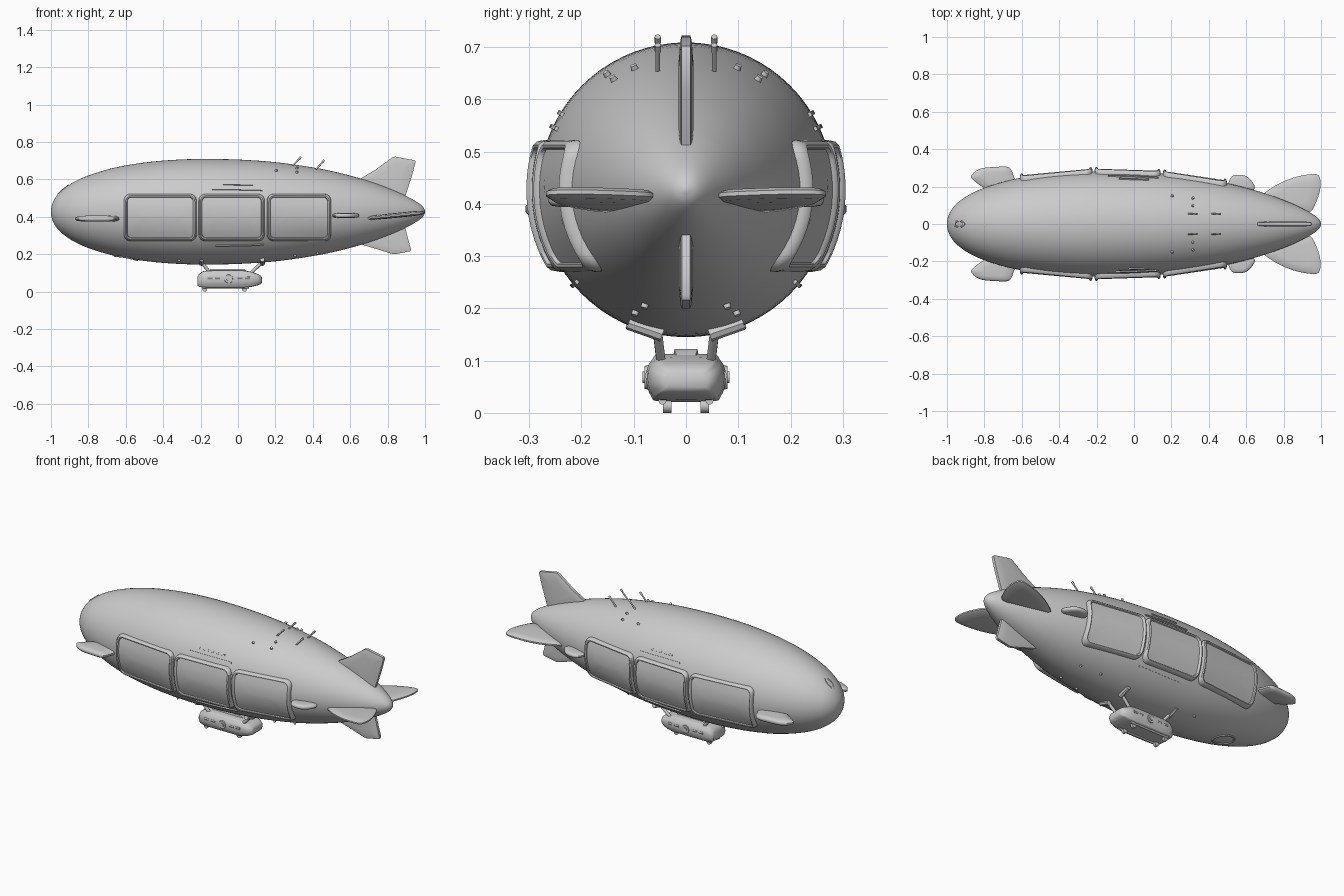
import bpy, bmesh, math
from mathutils import Vector

if "Cube" in bpy.data.objects:
    bpy.data.objects.remove(bpy.data.objects["Cube"])

CZ = 0.427  # height of hull axis


def finish(name, bm, smooth=True, angle=40):
    bmesh.ops.recalc_face_normals(bm, faces=bm.faces[:])
    me = bpy.data.meshes.new(name)
    bm.to_mesh(me)
    bm.free()
    ob = bpy.data.objects.new(name, me)
    bpy.context.collection.objects.link(ob)
    if smooth:
        bpy.ops.object.select_all(action='DESELECT')
        ob.select_set(True)
        bpy.context.view_layer.objects.active = ob
        bpy.ops.object.shade_smooth_by_angle(angle=math.radians(angle))
    return ob


def spline(pts, n=5, closed=False):
    P = [Vector(p) for p in pts]
    out, m = [], len(P)
    for i in range(m if closed else m - 1):
        if closed:
            a, b, c, d = (P[(i + k) % m] for k in (-1, 0, 1, 2))
        else:
            a, b, c, d = P[max(i - 1, 0)], P[i], P[i + 1], P[min(i + 2, m - 1)]
        for j in range(n):
            t = j / n
            out.append(0.5 * (2 * b + (c - a) * t + (2 * a - 5 * b + 4 * c - d) * t * t
                              + (3 * b - a - 3 * c + d) * t ** 3))
    if not closed:
        out.append(P[-1])
    return out


def loft(bm, rings, caps=True):
    R = [[bm.verts.new(p) for p in r] for r in rings]
    n = len(R[0])
    for a, b in zip(R, R[1:]):
        for i in range(n):
            bm.faces.new((a[i], a[(i + 1) % n], b[(i + 1) % n], b[i]))
    if caps:
        bm.faces.new(R[0])
        bm.faces.new(R[-1])


def rod(bm, a, b, r1, r2=None, seg=10):
    a, b = Vector(a), Vector(b)
    q = (b - a).to_track_quat('Z', 'Y')
    ring = lambda c, r: [c + q @ Vector((r * math.cos(2 * math.pi * k / seg),
                                         r * math.sin(2 * math.pi * k / seg), 0)) for k in range(seg)]
    loft(bm, [ring(a, r1), ring(b, r1 if r2 is None else r2)])


# Hull: body of revolution along x
profile = spline([(-1, .004), (-.994, .04), (-.97, .085), (-.93, .124), (-.87, .163), (-.78, .201),
                  (-.65, .238), (-.5, .263), (-.35, .277), (-.2, .282), (0, .279), (.2, .265),
                  (.4, .237), (.55, .206), (.7, .164), (.82, .12), (.9, .084), (.96, .05),
                  (.99, .025), (1, .004)], 4)


def hull_r(x):
    for a, b in zip(profile, profile[1:]):
        if a.x <= x <= b.x:
            return a.y + (b.y - a.y) * (x - a.x) / max(b.x - a.x, 1e-6)
    return 0


def on_hull(x, ang, d=0):  # ang measured from the top toward +y
    r = hull_r(x) + d
    return Vector((x, r * math.sin(ang), CZ + r * math.cos(ang)))


bm = bmesh.new()
loft(bm, [[(p.x, p.y * math.cos(k * math.pi / 36), CZ + p.y * math.sin(k * math.pi / 36))
           for k in range(72)] for p in profile])
finish("hull", bm)


# Side panels: curved rounded rectangles with a raised frame
def panel(name, x0, x1, s):
    z0, z1 = .27, .522
    cx, cz = (x0 + x1) / 2, (z0 + z1) / 2
    ra, rb = hull_r(x0), hull_r(x1)

    def ring(inset, d):
        hx, hz = (x1 - x0) / 2 - inset, (z1 - z0) / 2 - inset
        c = max(.035 - inset * .6, .004)
        pts = []
        for qx, qz, a0 in ((1, 1, 0), (-1, 1, 90), (-1, -1, 180), (1, -1, 270)):
            for k in range(7):
                a = math.radians(a0 + 15 * k)
                pts.append((cx + qx * (hx - c) + c * math.cos(a), cz + qz * (hz - c) + c * math.sin(a)))
        full = []
        for p, q in zip(pts, pts[1:] + pts[:1]):
            n = max(1, int(math.dist(p, q) / .02)) if math.dist(p, q) > .03 else 1
            n = 8 if math.dist(p, q) > .03 or inset > .09 and pts.index(p) % 7 == 6 else 1
            if pts.index(p) % 7 == 6:
                n = 8
            for j in range(n):
                x, z = (p[i] + (q[i] - p[i]) * j / n for i in (0, 1))
                r = ra + (rb - ra) * (x - x0) / (x1 - x0) + d
                full.append((x, s * math.sqrt(max(r * r - (z - CZ) ** 2, 0)), z))
        return full
    bm = bmesh.new()
    loft(bm, [ring(.006, -.045), ring(0, .008), ring(.003, .02), ring(.009, .024), ring(.015, .021),
              ring(.018, .014), ring(.05, .014), ring(.085, .014), ring(.115, .014), ring(.122, .014)])
    finish(name, bm)


for side, s in (("left", -1), ("right", 1)):
    for i, (a, b) in enumerate(((-.61, -.222), (-.21, .142), (.155, .497))):
        panel(f"{side}_panel_{i + 1}", a, b, s)


# Fins: lens-like plates from a 2D outline
def fin(name, outline, place, t, edge=.3, smooth=True):
    o = spline([(x, y) for x, y in outline], 5, True) if smooth else [Vector(p) for p in outline]
    c = sum(o, Vector((0, 0))) / len(o)
    lvl = ((.5, -t), (.88, -t * .8), (1, -t * edge), (1, t * edge), (.88, t * .8), (.5, t))
    bm = bmesh.new()
    loft(bm, [[place(*(c + (p - c) * k), h) for p in o] for k, h in lvl])
    finish(name, bm, angle=50)


upright = lambda u, v, h: (u, h, v)
fin("top_tail_fin", [(.65, .57), (.66, .607), (.74, .655), (.825, .718), (.84, .722), (.945, .702),
                     (.95, .693), (.93, .62), (.895, .51), (.87, .46)], upright, .014, .6, False)
fin("bottom_tail_fin", [(.65, .28), (.66, .252), (.74, .228), (.82, .203), (.84, .2), (.92, .216),
                        (.925, .226), (.91, .28), (.895, .34), (.87, .4)], upright, .013, .6, False)
for side, s in (("left", -1), ("right", 1)):
    flat = lambda u, v, h: (u, s * v, .408 + (u - .85) * .1 + h)
    fin(side + "_tail_fin", [(.69, .14), (.74, .195), (.83, .24), (.92, .263), (.985, .262),
                             (.997, .2), (.975, .12), (.93, .06), (.8, .07)], flat, .013)
    flat = lambda u, v, h: (u, s * v, .39 + h)
    fin(side + "_nose_fin", [(-.86, .235), (-.865, .265), (-.82, .296), (-.74, .305), (-.67, .303),
                             (-.645, .26), (-.635, .2), (-.75, .17)], flat, .016)
    flat = lambda u, v, h: (u, s * v, .407 + h)
    fin(side + "_rear_finlet", [(.51, .2), (.52, .25), (.555, .263), (.6, .255), (.632, .225),
                                (.645, .19), (.6, .15)], flat, .013)

    # Slim strips above and below the middle panel
    bm = bmesh.new()
    for x0, x1, z in ((-.08, .08, .572), (-.14, .13, .546), (-.12, .14, .247)):
        ang = math.acos((z - CZ) / hull_r(0))
        rings = []
        for k in range(9):
            x = x0 + (x1 - x0) * k / 8
            rings.append([on_hull(x, s * (ang + da), d) for da, d in
                          ((-.018, -.01), (-.014, .006), (.014, .006), (.018, -.01))])
        loft(bm, rings)
    finish(side + "_strips", bm)

    # Raked antennas
    bm = bmesh.new()
    for x, z in ((.29, .66), (.415, .65)):
        tip = Vector((x + .045, s * .054, z + .058 - (x - .29) * .05))
        base = Vector((x, s * .054, CZ + math.sqrt(hull_r(x) ** 2 - .054 ** 2) - .004))
        rod(bm, base, tip, .0045)
        rod(bm, base + (tip - base) * .8, tip + (tip - base) * .04, .006)
    finish(side + "_antennas", bm)

    # Small studs on the upper and lower hull
    bm = bmesh.new()
    for x, ang in ((.2, .6), (.31, .58), (.31, .4), (.3, 2.75), (.42, 2.8), (-.32, 2.75)):
        rod(bm, on_hull(x, s * ang, -.01), on_hull(x + .008, s * ang, .009), .009, .006)
    finish(side + "_studs", bm)

    # Gondola hangers: hull pads and struts
    bm = bmesh.new()
    for xt, xb in ((-.195, -.15), (.13, .07)):
        rod(bm, (xt, s * .045, .15), (xt, s * .11, .172), .014, .013, 8)
        rod(bm, (xt, s * .055, .158), (xb, s * .048, .1), .009)
    finish(side + "_hangers", bm)

    # Gondola side hub, window boxes and wheels
    bm = bmesh.new()
    rod(bm, (-.05, s * .06, .068), (-.05, s * .079, .068), .026, .022, 20)
    rod(bm, (-.05, s * .06, .068), (-.05, s * .083, .068), .013, .011, 16)
    for x in (-.15, -.11, .01, .05):
        rod(bm, (x - .013, s * .07, .072), (x + .013, s * .07, .072), .009, seg=8)
    for x in (-.178, .035):
        rod(bm, (x, s * .028, .0135), (x, s * .044, .0135), .0135, seg=16)
        rod(bm, (x, s * .036, .013), (x, s * .036, .04), .006)
    finish(side + "_gondola_fittings", bm)

# Gondola body: lofted rounded section along x
section = spline([(.05, -1), (.066, -.8), (.075, -.3), (.075, .35), (.064, .8), (.048, 1),
                  (-.048, 1), (-.064, .8), (-.075, .35), (-.075, -.3), (-.066, -.8), (-.05, -1)], 3, True)
bm = bmesh.new()
loft(bm, [[(x, p.x * w, z + p.y * h) for p in section] for x, w, z, h in (
    (-.217, .72, .055, .022), (-.208, .85, .06, .034), (-.185, .97, .066, .043), (-.14, 1, .067, .045),
    (.03, 1, .067, .045), (.07, .96, .066, .04), (.105, .85, .064, .03), (.122, .7, .063, .022),
    (.128, .55, .062, .013))])
finish("gondola", bm)
bm = bmesh.new()
loft(bm, [[(x, y * w, z) for y, z in ((-.026, .1), (-.022, t), (.022, t), (.026, .1))]
          for x, w, t in ((-.16, .8, .108), (-.145, 1, .122), (.03, 1, .122), (.05, .8, .108))])
finish("gondola_roof_box", bm)

# Keel skids under the gondola
bm = bmesh.new()
for s in (-1, 1):
    rod(bm, (-.19, s * .045, .024), (.06, s * .045, .024), .008)
finish("gondola_skids", bm)


# Rings laid on the hull: nose hoop and belly hatch
def hull_ring(name, x, up, rx, ry, t):
    bm = bmesh.new()
    rings = []
    for k in range(33):
        a = 2 * math.pi * k / 32
        row = []
        for e, d in ((1 + t, -.004), (1 + t * .5, .005), (1 - t * .5, .005), (1 - t, -.004)):
            px, py = x + rx * e * math.cos(a), ry * e * math.sin(a)
            r = hull_r(px) + d
            row.append((px, py, CZ + up * math.sqrt(r * r - py * py)))
        rings.append(row)
    loft(bm, rings, False)
    finish(name, bm)


hull_ring("nose_hoop", -.935, 1, .025, .016, .3)
hull_ring("belly_hatch", -.6, -1, .06, .05, .12)
